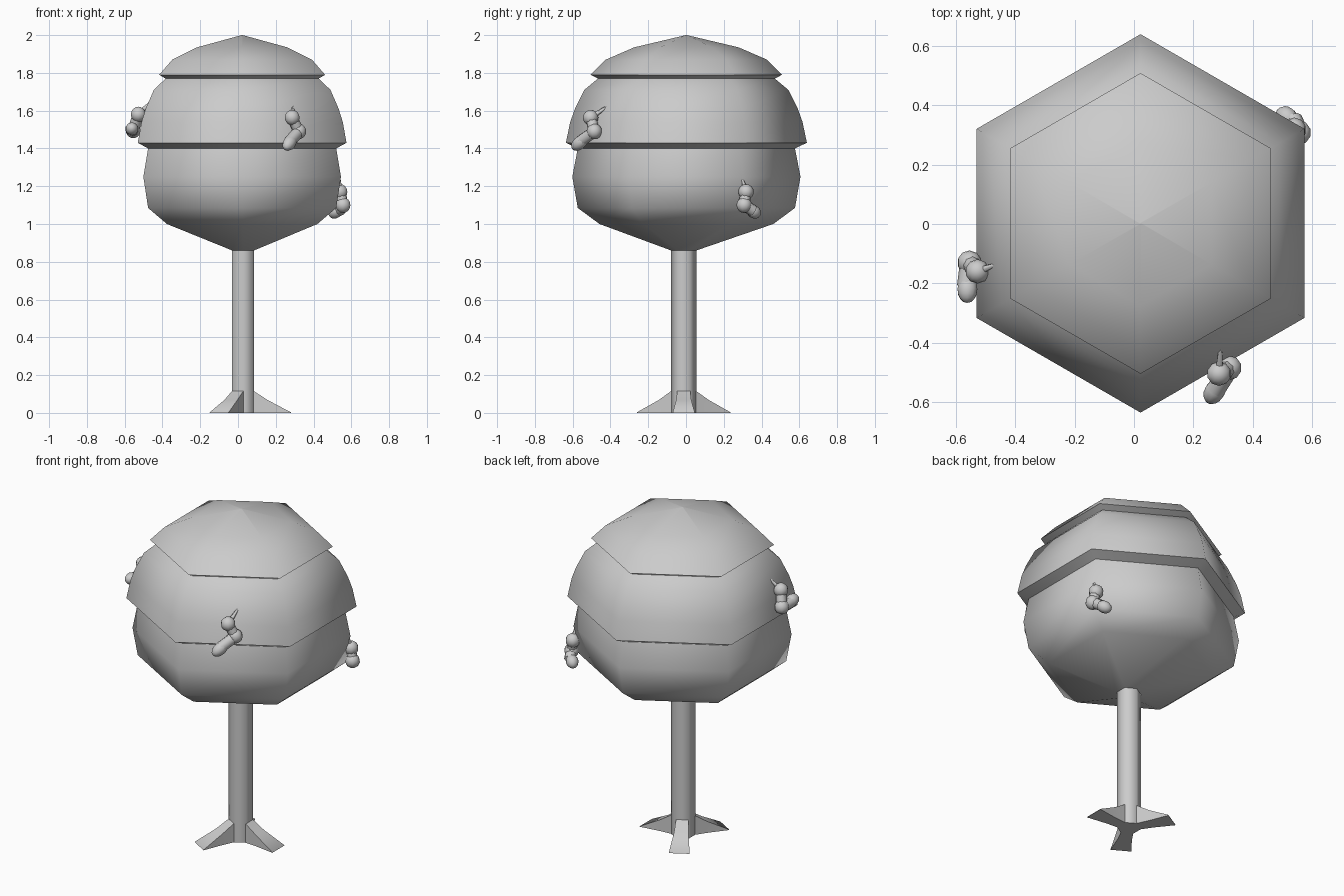
import bpy, bmesh, math
from mathutils import Vector, Matrix

if "Cube" in bpy.data.objects:
    bpy.data.objects.remove(bpy.data.objects["Cube"])


def finish(bm, name, angle=65):
    bmesh.ops.remove_doubles(bm, verts=bm.verts, dist=0.0005)
    bmesh.ops.recalc_face_normals(bm, faces=bm.faces)
    me = bpy.data.meshes.new(name)
    bm.to_mesh(me)
    bm.free()
    for p in me.polygons:
        p.use_smooth = True
    me.set_sharp_from_angle(angle=math.radians(angle))
    ob = bpy.data.objects.new(name, me)
    bpy.context.collection.objects.link(ob)
    return ob


def loft_hex(name, profile):
    """Hexagonal loft; profile rows are (radius, z, centre x, centre y)."""
    bm = bmesh.new()
    rings = []
    for r, z, cx, cy in profile:
        rings.append([bm.verts.new((cx + r * math.cos(math.radians(30 + 60 * i)),
                                    cy + r * math.sin(math.radians(30 + 60 * i)), z))
                      for i in range(6)])
    for a, b in zip(rings, rings[1:]):
        for i in range(6):
            j = (i + 1) % 6
            bm.faces.new((a[i], a[j], b[j], b[i]))
    bm.faces.new(rings[0])
    bm.faces.new(rings[-1])
    return finish(bm, name)


TX, TY = 0.027, -0.012   # trunk axis

# Tiered canopy
tiers = [(0.46, 1.0), (0.575, 1.085), (0.604, 1.25), (0.575, 1.40),
         (0.638, 1.43), (0.615, 1.54), (0.59, 1.61), (0.54, 1.71), (0.468, 1.77),
         (0.507, 1.79), (0.427, 1.87), (0.277, 1.935), (0.003, 2.0)]
loft_hex("canopy", [(0.067, 0.86, TX, TY)] + [(r, z, 0.022, 0.002) for r, z in tiers])

# Trunk
loft_hex("trunk", [(0.067, z, TX, TY) for z in (0.0, 0.12, 0.87)])

# Three roots spreading from alternate trunk faces
for k in range(3):
    bm = bmesh.new()
    rows = []
    for d, h, w in ((0.05, 0.12, 0.034), (0.13, 0.068, 0.04), (0.253, 0.003, 0.058)):
        rows.append([bm.verts.new(c) for c in ((d, -w, 0), (d, w, 0), (d, w, h), (d, -w, h))])
    for a, b in zip(rows, rows[1:]):
        for i in range(4):
            j = (i + 1) % 4
            bm.faces.new((a[i], a[j], b[j], b[i]))
    bm.faces.new(rows[0])
    bm.faces.new(rows[-1])
    bm.transform(Matrix.Translation((TX, TY, 0)) @ Matrix.Rotation(math.radians(120 * k), 4, 'Z'))
    finish(bm, f"root_{k + 1}")


def along(a, b):
    """Matrix at the midpoint of a-b with local z along it."""
    d = b - a
    return Matrix.Translation((a + b) / 2) @ d.to_track_quat('Z', 'Y').to_matrix().to_4x4()


def pod(name, tip, head, mid, low, end):
    tip, head, mid, low, end = map(Vector, (tip, head, mid, low, end))
    bm = bmesh.new()

    def blob(matrix):
        bmesh.ops.create_uvsphere(bm, u_segments=10, v_segments=8, radius=1, matrix=matrix)

    # upper and middle lobes
    blob(Matrix.Translation(head) @ Matrix.Scale(0.041, 4))
    blob(Matrix.Translation(mid) @ Matrix.Scale(0.041, 4))
    # tapered tail lobe
    start = low + (mid - low) * 0.45
    blob(along(start, end) @ Matrix.Diagonal((0.035, 0.035, (end - start).length / 2, 1)))
    # waist between the lobes
    for a, b, r in ((head, mid, 0.03), (mid, low, 0.032)):
        bmesh.ops.create_cone(bm, segments=8, radius1=r, radius2=r,
                              depth=(b - a).length, matrix=along(a, b))
    # thin stem
    bmesh.ops.create_cone(bm, cap_ends=True, segments=6, radius1=0.016, radius2=0.005,
                          depth=(tip - head).length, matrix=along(head, tip))
    return finish(bm, name)


# Three hanging pods
pod("pod_front", (0.292, -0.408, 1.628), (0.287, -0.505, 1.563), (0.322, -0.485, 1.49),
    (0.275, -0.56, 1.437), (0.25, -0.6, 1.398))
pod("pod_left", (-0.46, -0.135, 1.648), (-0.528, -0.16, 1.58), (-0.555, -0.13, 1.495),
    (-0.565, -0.21, 1.50), (-0.563, -0.266, 1.51))
pod("pod_right", (0.537, 0.295, 1.245), (0.54, 0.318, 1.17), (0.556, 0.308, 1.10),
    (0.535, 0.355, 1.07), (0.487, 0.385, 1.045))
